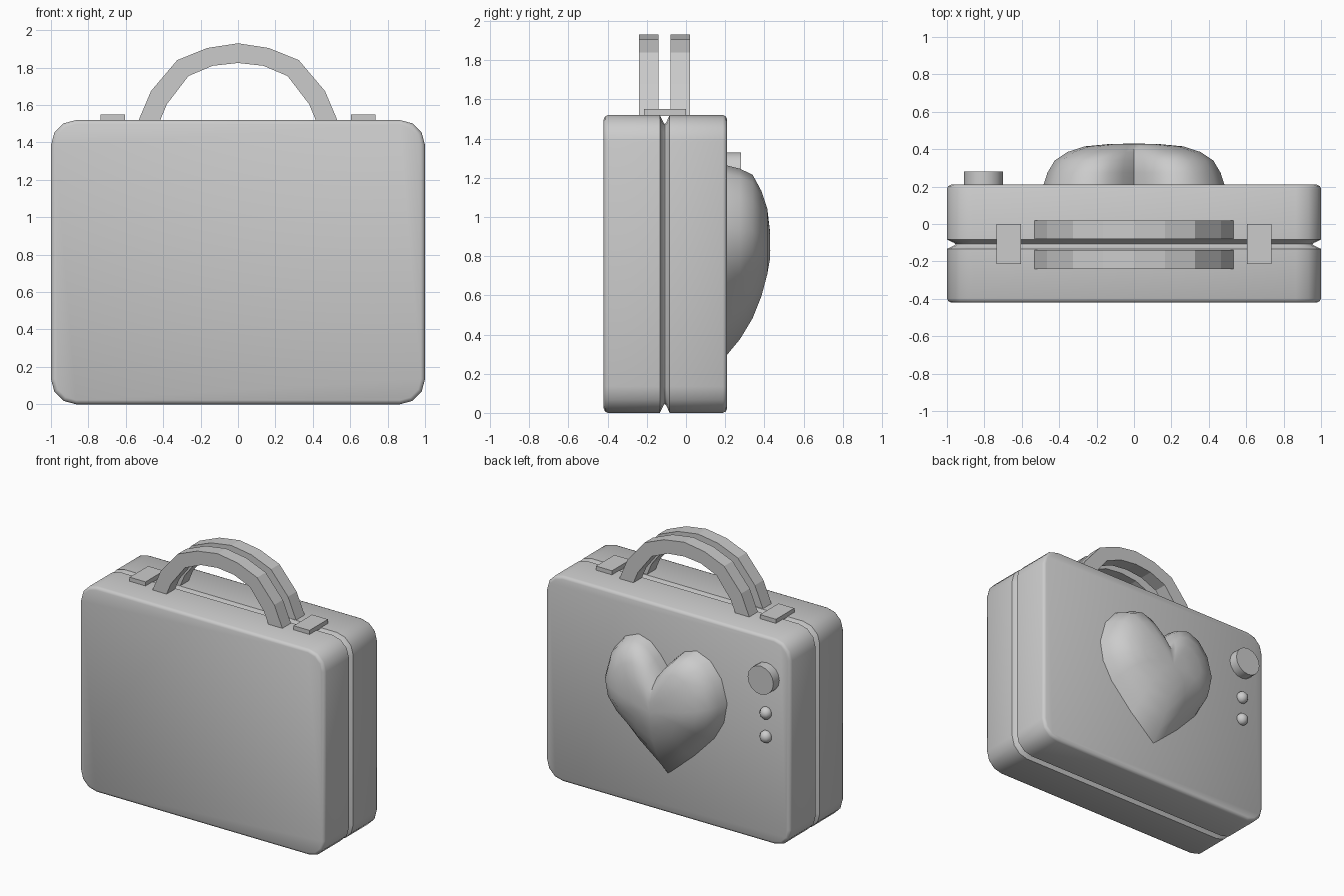
import bpy, bmesh, math

if "Cube" in bpy.data.objects:
    bpy.data.objects.remove(bpy.data.objects["Cube"])


def make_object(name, bm, smooth=None):
    bmesh.ops.recalc_face_normals(bm, faces=bm.faces[:])
    mesh = bpy.data.meshes.new(name)
    bm.to_mesh(mesh)
    bm.free()
    ob = bpy.data.objects.new(name, mesh)
    bpy.context.collection.objects.link(ob)
    if smooth:
        bpy.context.view_layer.objects.active = ob
        ob.select_set(True)
        bpy.ops.object.shade_smooth_by_angle(angle=math.radians(smooth))
        ob.select_set(False)
    return ob


def loft(name, rings, smooth=None, apex=None):
    """Skin equal-length closed rings; cap the ends or close on an apex."""
    bm = bmesh.new()
    loops = [[bm.verts.new(p) for p in r] for r in rings]
    n = len(loops[0])
    for a, b in zip(loops, loops[1:]):
        for i in range(n):
            j = (i + 1) % n
            bm.faces.new((a[i], a[j], b[j], b[i]))
    bm.faces.new(loops[0])
    if apex:
        tip = bm.verts.new(apex)
        for i in range(n):
            bm.faces.new((loops[-1][i], loops[-1][(i + 1) % n], tip))
    else:
        bm.faces.new(loops[-1])
    return make_object(name, bm, smooth)


def case_ring(y, inset):
    """Rounded rectangle of the case, shrunk by inset."""
    r, pts = 0.135, []
    for k in range(4):
        cx = (1 - r) * (1 if k in (0, 3) else -1)
        cz = 0.76 + (0.76 - r) * (1 if k < 2 else -1)
        for s in range(4):
            a = math.radians(90 * k + 30 * s)
            pts.append((cx + (r - inset) * math.cos(a), y, cz + (r - inset) * math.sin(a)))
    return pts


# Two case halves meeting in a V-shaped seam
def case_half(name, y_out, y_seam, d):
    loft(name, [case_ring(y_out, 0.022), case_ring(y_out + 0.007 * d, 0.007),
                case_ring(y_out + 0.022 * d, 0), case_ring(y_seam - 0.025 * d, 0),
                case_ring(y_seam - 0.006 * d, 0.04), case_ring(y_seam, 0.045)], smooth=50)


case_half("front_case", -0.42, -0.108, 1)
case_half("back_case", 0.21, -0.108, -1)

# Twin arched handles
outer = [(0.535, 1.51), (0.465, 1.675), (0.325, 1.84), (0.165, 1.905), (0, 1.93)]
inner = [(0.42, 1.51), (0.38, 1.605), (0.265, 1.755), (0.135, 1.81), (0, 1.825)]
outer += [(-x, z) for x, z in outer[-2::-1]]
inner += [(-x, z) for x, z in inner[-2::-1]]
for name, y0, y1 in (("front_handle", -0.24, -0.14), ("back_handle", -0.08, 0.02)):
    loft(name, [[(xo, y0, zo), (xo, y1, zo), (xi, y1, zi), (xi, y0, zi)]
                for (xo, zo), (xi, zi) in zip(outer, inner)])

# Latch plates across the seam
for name, s in (("left_latch", -1), ("right_latch", 1)):
    loft(name, [[(s * 0.67 + dx, y, z) for dx, y in
                 ((-0.065, -0.215), (0.065, -0.215), (0.065, 0), (-0.065, 0))]
                for z in (1.515, 1.55)])

# Puffy heart on the back face
half = [(0, 1.08), (0.06, 1.16), (0.14, 1.235), (0.24, 1.265), (0.35, 1.22), (0.44, 1.11),
        (0.487, 0.94), (0.46, 0.79), (0.38, 0.65), (0.2, 0.46), (0, 0.285)]
outline = half + [(-x, z) for x, z in half[-2:0:-1]]
C = 0.85
rings = []
for y, sx, up, low in ((0.2, 1, 1, 1), (0.275, 0.95, 0.955, 0.84), (0.34, 0.87, 0.88, 0.65),
                       (0.385, 0.73, 0.68, 0.45), (0.415, 0.54, 0.46, 0.25),
                       (0.428, 0.26, 0.2, 0.12)):
    rings.append([(x * sx, y, C + (z - C) * (up if z > C else low)) for x, z in outline])
loft("heart", rings, smooth=60, apex=(0, 0.43, 0.83))

# Dial
loft("dial", [[(-0.805 + 0.105 * math.cos(i * math.tau / 16), y,
                1.225 + 0.105 * math.sin(i * math.tau / 16)) for i in range(16)]
              for y in (0.2, 0.28)], smooth=30)

# Two round buttons below the dial
for i, z in enumerate((0.96, 0.785)):
    bm = bmesh.new()
    bmesh.ops.create_uvsphere(bm, u_segments=10, v_segments=6, radius=0.045)
    bmesh.ops.translate(bm, verts=bm.verts[:], vec=(-0.805, 0.215, z))
    make_object(f"button_{i + 1}", bm, smooth=60)
